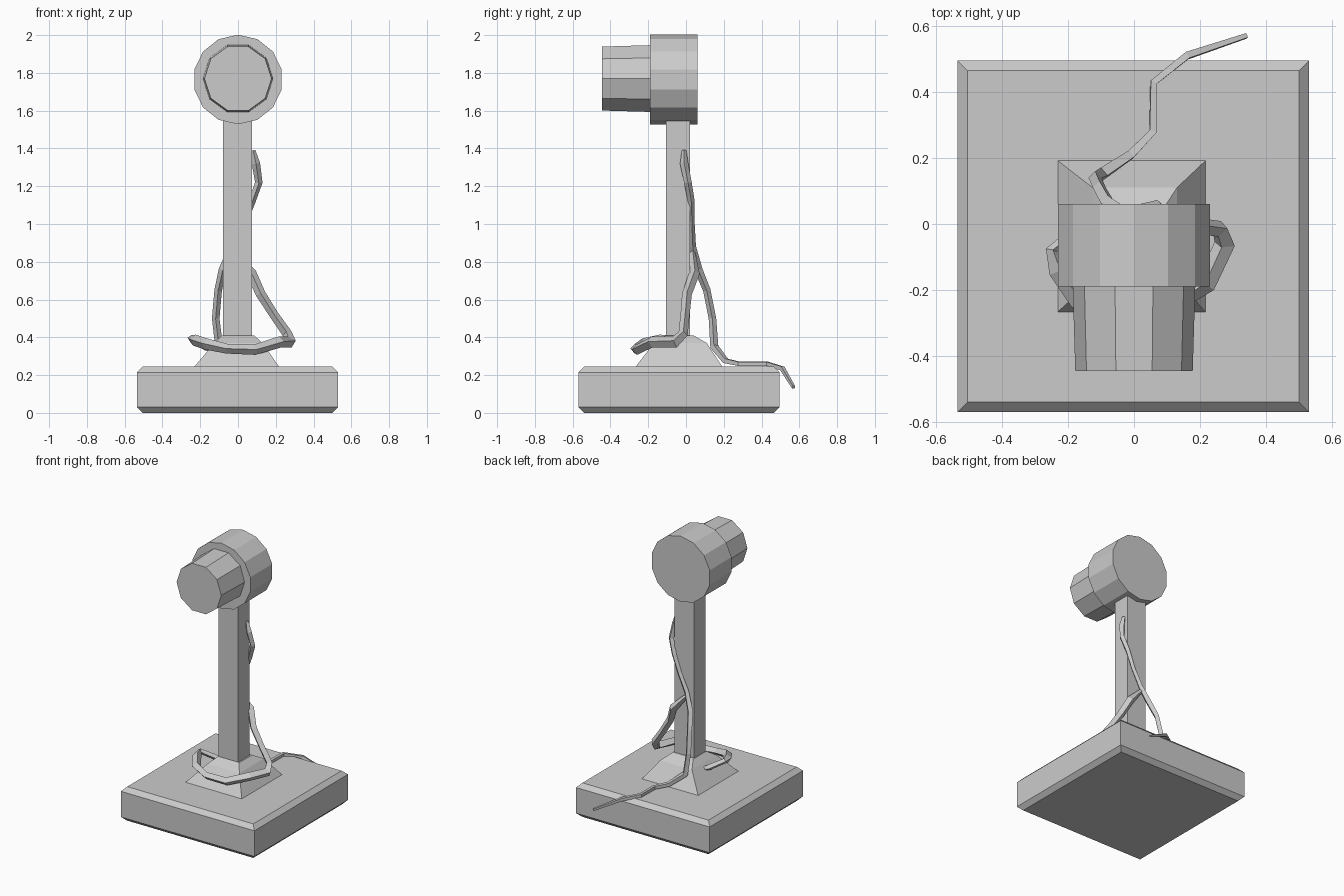
import bpy, bmesh
from math import cos, sin, pi


def loft(name, rings):
    """Skin a stack of equal-length vertex rings and cap both ends."""
    bm = bmesh.new()
    loops = [[bm.verts.new(p) for p in ring] for ring in rings]
    n = len(loops[0])
    for a, b in zip(loops, loops[1:]):
        for i in range(n):
            j = (i + 1) % n
            bm.faces.new((a[i], a[j], b[j], b[i]))
    bm.faces.new(loops[0])
    bm.faces.new(loops[-1])
    bmesh.ops.recalc_face_normals(bm, faces=bm.faces)
    mesh = bpy.data.meshes.new(name)
    bm.to_mesh(mesh)
    bm.free()
    obj = bpy.data.objects.new(name, mesh)
    bpy.context.collection.objects.link(obj)
    return obj


def rect(x0, x1, y0, y1, z):
    return [(x0, y0, z), (x1, y0, z), (x1, y1, z), (x0, y1, z)]


def disc(sides, r, y, z, turn=0.0):
    return [(r * cos(2 * pi * i / sides + turn), y, z + r * sin(2 * pi * i / sides + turn))
            for i in range(sides)]


def cable(name, points):
    """Angular four-sided cord through (x, y, z, thickness) points."""
    cu = bpy.data.curves.new(name, 'CURVE')
    cu.dimensions = '3D'
    cu.bevel_depth = 1.0
    cu.bevel_resolution = 0
    cu.use_fill_caps = True
    sp = cu.splines.new('POLY')
    sp.points.add(len(points) - 1)
    for p, (x, y, z, r) in zip(sp.points, points):
        p.co = (x, y, z, 1)
        p.radius = r
    sp.use_smooth = False
    obj = bpy.data.objects.new(name, cu)
    bpy.context.collection.objects.link(obj)
    return obj


# Chamfered square base
loft("base", [rect(-0.535 + c, 0.53 - c, -0.57 + c, 0.495 - c, z)
              for c, z in ((0.03, 0), (0, 0.03), (0, 0.215), (0.03, 0.245))])

# Stepped pyramid foot
loft("foot", [rect(-0.235, 0.22, -0.27, 0.195, 0.24),
              rect(-0.125, 0.13, -0.17, 0.11, 0.37),
              rect(-0.085, 0.085, -0.11, 0.04, 0.41)])

# Square post
loft("post", [rect(-0.08, 0.075, -0.105, 0.022, z) for z in (0.39, 1.56)])

# Round housing with narrower front barrel
loft("housing", [disc(14, 0.237, y, 1.765, pi / 14) for y in (-0.19, 0.06)])
loft("front_barrel", [disc(10, r, y, 1.77, pi / 2 + pi / 10)
                      for r, y in ((0.186, -0.18), (0.178, -0.445))])

# Cord from the post side, round the back and off the base
cable("main_cord", [
    (0.08, -0.01, 1.39, 0.012), (0.095, -0.01, 1.32, 0.022), (0.11, 0.01, 1.22, 0.02),
    (0.075, 0.028, 1.12, 0.018), (0.03, 0.03, 1.0, 0.016), (-0.03, 0.035, 0.88, 0.018),
    (-0.08, 0.065, 0.76, 0.022), (-0.105, 0.11, 0.65, 0.02), (-0.118, 0.14, 0.5, 0.02),
    (-0.1, 0.15, 0.35, 0.022), (-0.01, 0.21, 0.275, 0.018), (0.057, 0.28, 0.26, 0.015),
    (0.06, 0.43, 0.26, 0.015), (0.16, 0.51, 0.235, 0.015), (0.34, 0.57, 0.135, 0.01)])

# Loose loop hanging round the front of the foot
cable("loop_cord", [
    (-0.03, 0.035, 0.85, 0.014), (0.07, 0.045, 0.74, 0.028), (0.12, 0.005, 0.63, 0.026),
    (0.19, -0.005, 0.52, 0.024), (0.26, -0.015, 0.42, 0.026), (0.275, -0.06, 0.375, 0.032),
    (0.22, -0.18, 0.375, 0.03), (0.09, -0.26, 0.335, 0.028), (-0.06, -0.27, 0.34, 0.026),
    (-0.17, -0.23, 0.365, 0.03), (-0.23, -0.14, 0.385, 0.03), (-0.25, -0.08, 0.395, 0.018),
    (-0.17, -0.02, 0.35, 0.02), (-0.12, 0.0, 0.33, 0.012)])
